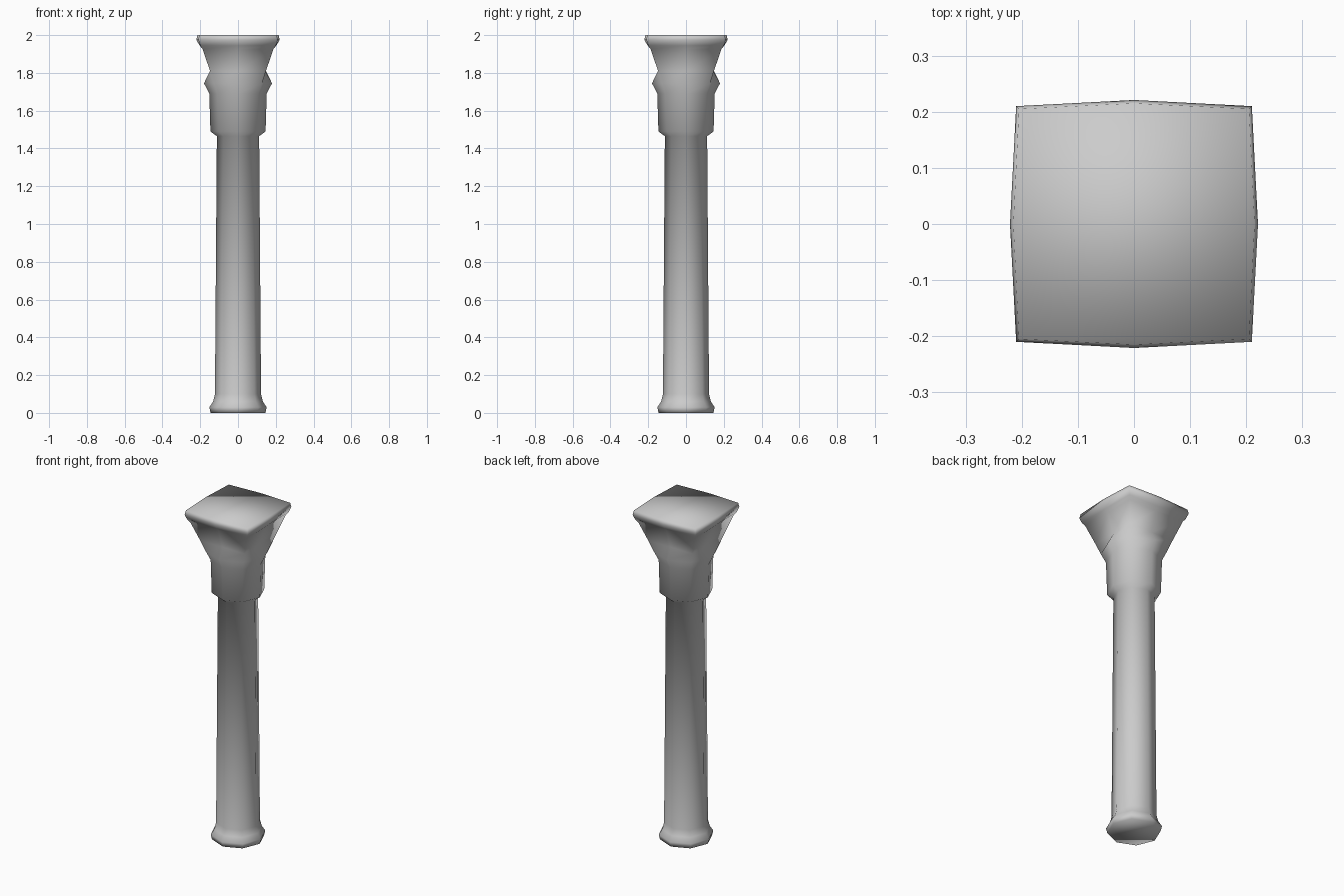
import bpy
import bmesh
from math import cos, sin, pi

if "Cube" in bpy.data.objects:
    bpy.data.objects.remove(bpy.data.objects["Cube"], do_unlink=True)

stone = bpy.data.materials.new("grey stone")
stone.use_nodes = True
colour = (0.6, 0.6, 0.6, 1)
stone.diffuse_color = colour
stone.node_tree.nodes["Principled BSDF"].inputs["Base Color"].default_value = colour


def ring(bm, z, middle, corner):
    """Eight points: four on the axes, four on the diagonals."""
    points = []
    for i in range(8):
        a = i * pi / 4
        r = corner * 2 ** 0.5 if i % 2 else middle
        points.append(bm.verts.new((r * cos(a), r * sin(a), z)))
    return points


def octagon(z, r):
    return z, r, r * 0.5 ** 0.5


# Moulded foot, tapering shaft and bell of the capital
levels = [octagon(z, r) for z, r in (
    (0, 0.145), (0.03, 0.152), (0.06, 0.132), (0.1, 0.122),
    (1.465, 0.112), (1.49, 0.146), (1.69, 0.152), (1.745, 0.18))]
# Flare from the octagonal collar to the square slab
levels += [(1.81, 0.145, 0.148), (1.925, 0.185, 0.187),
           (1.945, 0.203, 0.2), (1.975, 0.221, 0.21), (2, 0.215, 0.205)]

bm = bmesh.new()
rings = [ring(bm, *level) for level in levels]
for low, high in zip(rings, rings[1:]):
    for i in range(8):
        j = (i + 1) % 8
        bm.faces.new((low[i], low[j], high[j], high[i]))
bm.faces.new(rings[0][::-1])
bm.faces.new(rings[-1])

# Soft shading over the whole column
for face in bm.faces:
    face.smooth = True
mesh = bpy.data.meshes.new("column")
bm.to_mesh(mesh)
bm.free()
mesh.materials.append(stone)
column = bpy.data.objects.new("column", mesh)
bpy.context.collection.objects.link(column)
